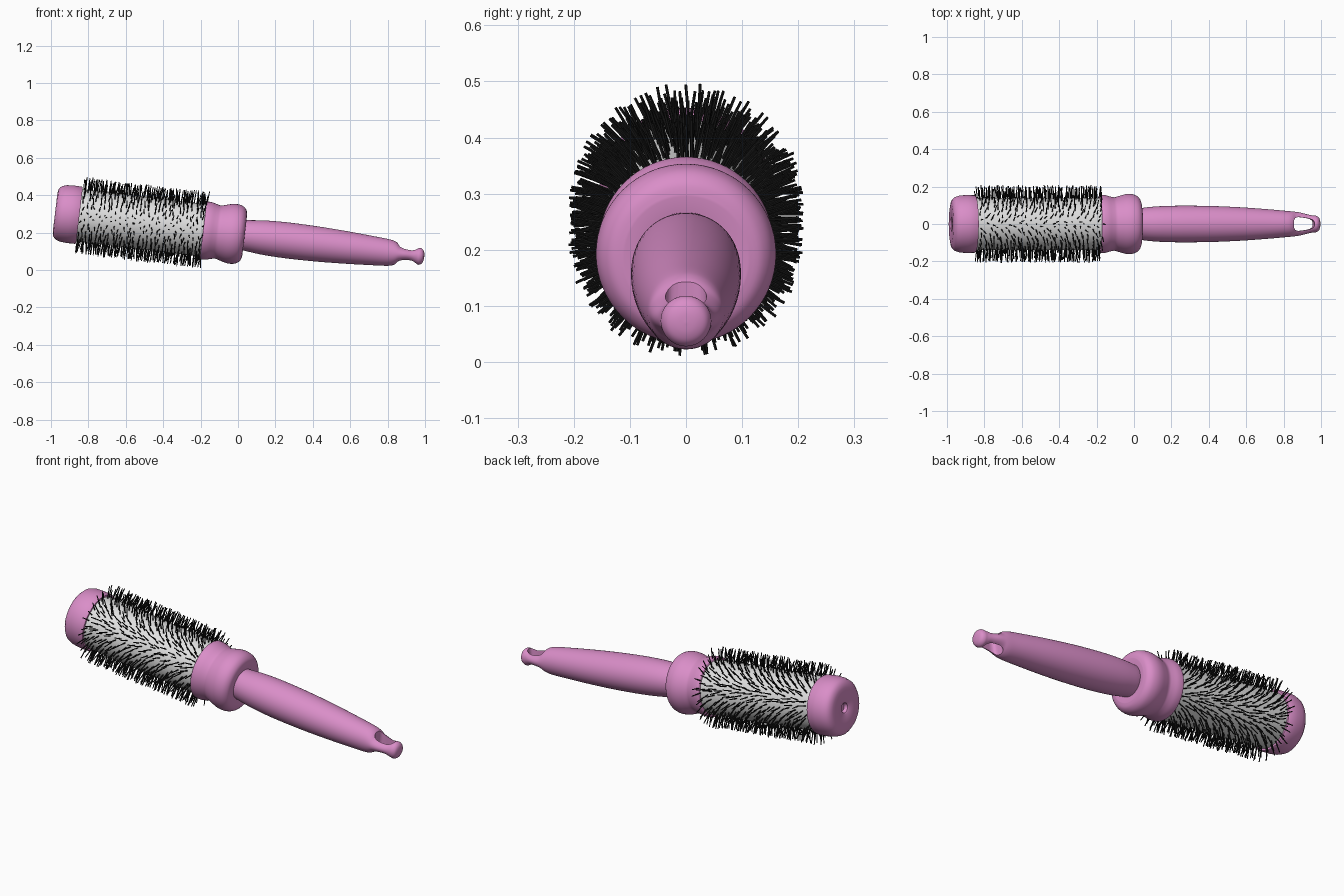
import bpy, bmesh, math, random
from mathutils import Matrix, Vector

if "Cube" in bpy.data.objects:
    bpy.data.objects.remove(bpy.data.objects["Cube"])

random.seed(4)
# The whole brush lies along a tilted axis: local x runs from head cap to handle tip
TILT = Matrix.Translation((0, 0, 0.19)) @ Matrix.Rotation(0.12, 4, 'Y')


def material(name, rgb):
    m = bpy.data.materials.new(name)
    m.diffuse_color = (*rgb, 1)
    m.use_nodes = True
    m.node_tree.nodes["Principled BSDF"].inputs["Base Color"].default_value = m.diffuse_color
    return m


PINK = material("pink plastic", (0.70, 0.27, 0.58))
GREY = material("silver barrel", (0.75, 0.75, 0.75))
BLACK = material("black bristle", (0.008, 0.008, 0.008))


def finish(name, bm, mat, angle=40):
    bmesh.ops.recalc_face_normals(bm, faces=bm.faces)
    me = bpy.data.meshes.new(name)
    bm.to_mesh(me)
    bm.free()
    me.transform(TILT)
    me.materials.append(mat)
    ob = bpy.data.objects.new(name, me)
    bpy.context.collection.objects.link(ob)
    bpy.ops.object.select_all(action='DESELECT')
    ob.select_set(True)
    bpy.context.view_layer.objects.active = ob
    if angle:
        bpy.ops.object.shade_smooth_by_angle(angle=math.radians(angle))
    return ob


def spline(pts, n=5):
    """Catmull-Rom curve through the profile points."""
    p = [Vector(q) for q in pts]
    p = [p[0]] + p + [p[-1]]
    out = []
    for a, b, c, d in zip(p, p[1:], p[2:], p[3:]):
        for i in range(n):
            t = i / n
            out.append(0.5 * (2 * b + (c - a) * t + (2 * a - 5 * b + 4 * c - d) * t * t
                              + (3 * b - a - 3 * c + d) * t ** 3))
    return out + [p[-1]]


def lathe(pts, seg=64):
    """Revolve (x, radius in y, radius in z) around the local x axis."""
    bm = bmesh.new()
    rings = []
    for x, ry, rz in pts:
        ry, rz = max(ry, 0), max(rz, 0)
        rings.append([bm.verts.new((x, ry * math.cos(k * math.tau / seg),
                                    rz * math.sin(k * math.tau / seg))) for k in range(seg)])
    for a, b in zip(rings, rings[1:]):
        for k in range(seg):
            j = (k + 1) % seg
            bm.faces.new((a[k], a[j], b[j], b[k]))
    bmesh.ops.remove_doubles(bm, verts=bm.verts, dist=1e-5)
    return bm


def round_pts(pts):
    return [(x, r, r) for x, r in pts]


# Head cap with a small dimple in the end
cap = [(-0.962, 0), (-0.962, 0.022), (-0.980, 0.026), (-0.985, 0.034), (-0.985, 0.105),
       (-0.980, 0.128), (-0.965, 0.144), (-0.940, 0.152), (-0.905, 0.155), (-0.860, 0.154),
       (-0.854, 0.150), (-0.854, 0)]
finish("head_cap", lathe(round_pts(cap)), PINK)

# Metal barrel
barrel = [(-0.87, 0), (-0.87, 0.14), (-0.17, 0.14), (-0.17, 0)]
finish("barrel", lathe(round_pts(barrel)), GREY)

# Collar between barrel and handle
collar = [(-0.188, 0.148), (-0.182, 0.155), (-0.155, 0.154), (-0.125, 0.146), (-0.105, 0.143),
          (-0.080, 0.150), (-0.045, 0.159), (-0.015, 0.160), (0.012, 0.152),
          (0.030, 0.134), (0.036, 0.110)]
smooth = [tuple(v) for v in spline(collar, 4)]
finish("collar", lathe(round_pts([(-0.188, 0)] + smooth + [(0.030, 0.085), (0.030, 0)])), PINK)

# Handle: round grip that thins into a hanging loop with a knob end
grip = [(0.02, 0.080, 0.080), (0.06, 0.088, 0.084), (0.14, 0.095, 0.092), (0.26, 0.098, 0.096),
        (0.42, 0.096, 0.094), (0.58, 0.089, 0.087), (0.72, 0.079, 0.078), (0.81, 0.071, 0.071),
        (0.845, 0.068, 0.062), (0.870, 0.065, 0.045), (0.90, 0.060, 0.036), (0.935, 0.051, 0.034),
        (0.962, 0.046, 0.042), (0.980, 0.044, 0.045), (0.994, 0.036, 0.036),
        (1.001, 0.020, 0.020), (1.003, 0, 0)]
handle = finish("handle", lathe([(0.02, 0, 0)] + [tuple(v) for v in spline(grip)]), PINK, 0)

# Tapered slot cut through the loop
bm = bmesh.new()
slot = []
for k in range(40):
    c, s = math.cos(k * math.tau / 40), math.sin(k * math.tau / 40)
    dx = 0.056 * math.copysign(abs(c) ** 0.6, c)
    w = 0.034 - dx * 0.14
    slot.append(bm.verts.new((0.911 + dx, w * math.copysign(abs(s) ** 0.6, s), -0.15)))
face = bm.faces.new(slot)
top = bmesh.ops.extrude_face_region(bm, geom=[face])["geom"]
bmesh.ops.translate(bm, vec=(0, 0, 0.3), verts=[g for g in top if isinstance(g, bmesh.types.BMVert)])
cutter = finish("slot_cutter", bm, PINK, 0)
cutter.hide_render = True
mod = handle.modifiers.new("slot", 'BOOLEAN')
mod.operation, mod.solver, mod.object = 'DIFFERENCE', 'EXACT', cutter
bpy.ops.object.select_all(action='DESELECT')
handle.select_set(True)
bpy.context.view_layer.objects.active = handle
bpy.ops.object.modifier_apply(modifier=mod.name)
bpy.data.objects.remove(cutter)
bpy.ops.object.shade_smooth_by_angle(angle=math.radians(40))

# Bristles: staggered rings of thin rods with a little jitter
bm = bmesh.new()
RINGS, PER_RING = 30, 26
for i in range(RINGS):
    for k in range(PER_RING):
        x = -0.838 + 0.645 * i / (RINGS - 1) + random.uniform(-0.009, 0.009)
        a = (k + 0.5 * (i % 2) + random.uniform(-0.22, 0.22)) * math.tau / PER_RING
        b = a + random.uniform(-0.05, 0.05)
        tip = random.uniform(0.198, 0.210)
        lo = Vector((x, 0.135 * math.cos(a), 0.135 * math.sin(a)))
        hi = Vector((x + random.uniform(-0.008, 0.008), tip * math.cos(b), tip * math.sin(b)))
        d = hi - lo
        m = Matrix.Translation((lo + hi) / 2) @ d.to_track_quat('Z', 'Y').to_matrix().to_4x4()
        bmesh.ops.create_cone(bm, cap_ends=True, segments=5, radius1=0.0032, radius2=0.0026,
                              depth=d.length, matrix=m)
finish("bristles", bm, BLACK)
